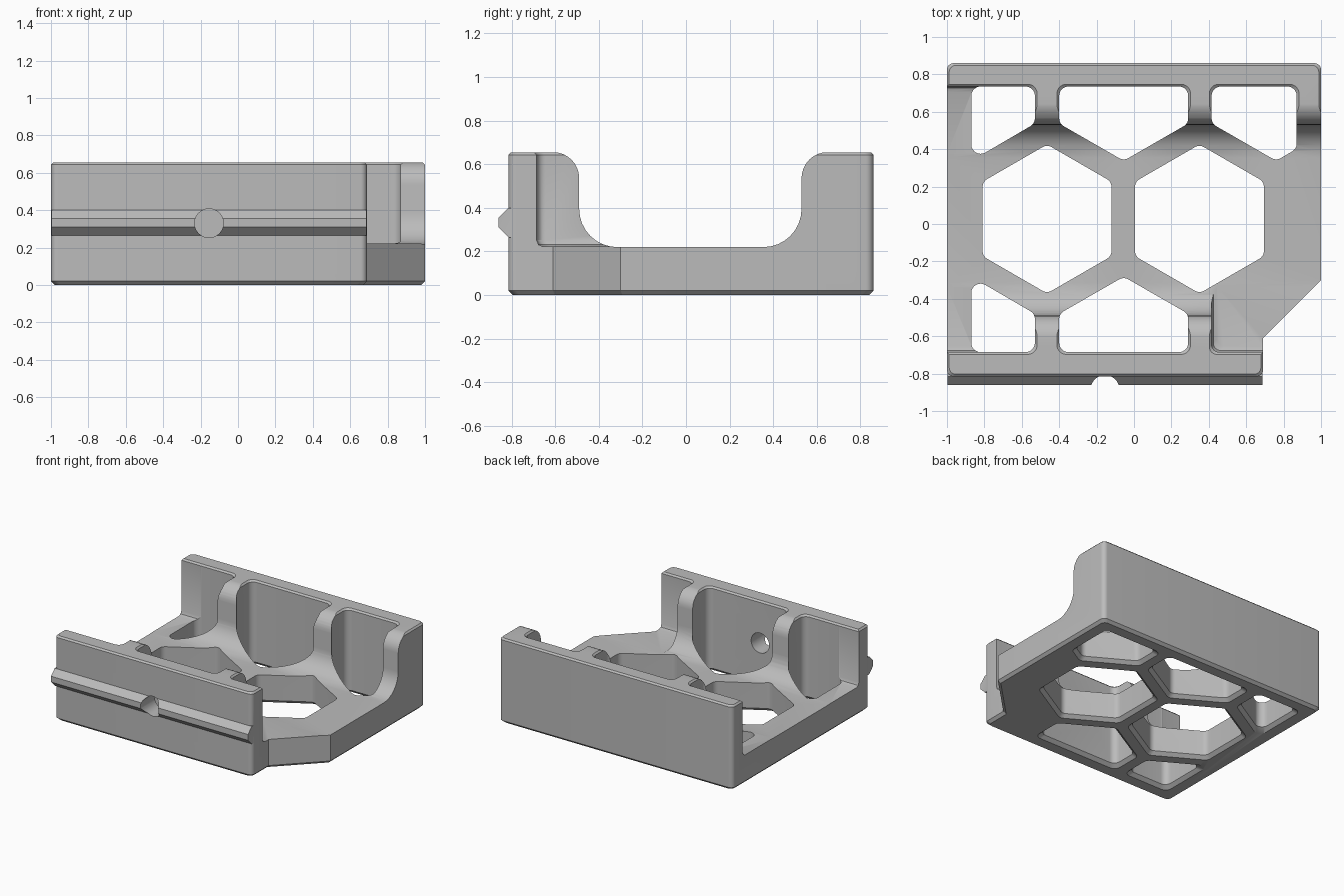
import bpy
import bmesh
import math
from mathutils import Vector

if "Cube" in bpy.data.objects:
    bpy.data.objects.remove(bpy.data.objects["Cube"], do_unlink=True)

TOP = 0.655      # wall height
FLOOR = 0.22     # floor thickness
BACK = 0.735     # inner face of back wall
FRONT = -0.685   # inner face of front wall

grey = bpy.data.materials.new("plain_grey")
grey.use_nodes = True
grey.diffuse_color = (0.5, 0.5, 0.5, 1)
grey.node_tree.nodes["Principled BSDF"].inputs["Base Color"].default_value = (0.5, 0.5, 0.5, 1)


def outline(points, offset=0.0, radius=0.0, steps=8):
    """Offset a counter-clockwise polygon and round its corners."""
    pts = [Vector(p[:2]) for p in points]
    count = len(pts)
    moved = []
    for i, p in enumerate(pts):
        d1 = (p - pts[i - 1]).normalized()
        d2 = (pts[(i + 1) % count] - p).normalized()
        n1, n2 = Vector((d1.y, -d1.x)), Vector((d2.y, -d2.x))
        moved.append(p + (n1 + n2) * offset / (1 + n1.dot(n2)))
    result = []
    for i, p in enumerate(moved):
        r = points[i][2] if len(points[i]) > 2 else radius
        if r == 0:
            result.append(p)
            continue
        u = (moved[i - 1] - p).normalized()
        v = (moved[(i + 1) % count] - p).normalized()
        half = u.angle(v) / 2
        centre = p + (u + v).normalized() * r / math.sin(half)
        reach = r / math.tan(half)
        a, b = p + u * reach - centre, p + v * reach - centre
        sweep = math.pi - 2 * half
        for k in range(steps + 1):
            t = k / steps
            w = (a * math.sin((1 - t) * sweep) + b * math.sin(t * sweep)) / math.sin(sweep)
            result.append(centre + w)
    return result


def loft(bm, rings):
    """Skin a stack of matching rings and cap both ends."""
    loops = [[bm.verts.new(p) for p in ring] for ring in rings]
    for low, high in zip(loops, loops[1:]):
        for i in range(len(low)):
            j = (i + 1) % len(low)
            bm.faces.new((low[i], low[j], high[j], high[i]))
    bm.faces.new(loops[0][::-1])
    bm.faces.new(loops[-1])


def upright(bm, points, levels, radius):
    """Vertical prism whose outline changes with (height, offset) levels."""
    loft(bm, [[(p.x, p.y, z) for p in outline(points, o, radius)] for z, o in levels])


def along_x(bm, points, x0, x1):
    """Prism of a (y, z) profile running along x."""
    loft(bm, [[(x, p.x, p.y) for p in outline(points)] for x in (x0, x1)])


def make(name, bm):
    bmesh.ops.recalc_face_normals(bm, faces=bm.faces[:])
    mesh = bpy.data.meshes.new(name)
    bm.to_mesh(mesh)
    bm.free()
    obj = bpy.data.objects.new(name, mesh)
    bpy.context.collection.objects.link(obj)
    mesh.materials.append(grey)
    return obj


# Base block with chamfered bottom and softened corners
bm = bmesh.new()
plan = [(-1, -0.815), (0.69, -0.815), (0.69, -0.61, 0), (1, -0.3, 0), (1, 0.86), (-1, 0.86)]
upright(bm, plan, [(0, -0.02), (0.02, 0), (TOP - 0.012, 0), (TOP, -0.012)], 0.035)
body = make("bracket_body", bm)

tools = []

# Rail along the front wall
bm = bmesh.new()
along_x(bm, [(-0.79, 0.4), (-0.815, 0.4), (-0.86, 0.355), (-0.86, 0.31), (-0.815, 0.265),
             (-0.79, 0.265)], -0.998, 0.688)
tools.append((make("front_rail", bm), 'UNION'))

# Rounded channel that leaves the floor and the curved ribs
bm = bmesh.new()
along_x(bm, [(-0.49, FLOOR, 0.175), (0.53, FLOOR, 0.175), (0.53, TOP + 0.001, 0.12),
             (0.7, TOP + 0.001), (0.7, 0.8), (-0.66, 0.8), (-0.66, TOP + 0.001),
             (-0.49, TOP + 0.001, 0.12)], -1.2, 1.2)
tools.append((make("channel_cutter", bm), 'DIFFERENCE'))

# Honeycomb openings through the floor
flared = [(-0.01, 0.03), (0, 0.025), (0.025, 0), (TOP - 0.012, 0), (TOP + 0.01, 0.022)]
bm = bmesh.new()
R = 0.398
for cx in (-0.465, 0.35):
    cell = [(cx + R * math.cos(math.radians(a)), 0.027 + R * math.sin(math.radians(a)))
            for a in range(30, 390, 60)]
    upright(bm, cell, flared, 0.05)
partial_cells = [
    [(-0.87, BACK), (-0.87, 0.338), (-0.53, 0.537), (-0.53, BACK)],
    [(-0.4, BACK), (-0.4, 0.537), (-0.055, 0.338), (0.29, 0.537), (0.29, BACK)],
    [(0.415, BACK), (0.415, 0.537), (0.76, 0.338), (0.87, 0.402), (0.87, BACK)],
    [(-0.87, FRONT), (-0.53, FRONT), (-0.53, -0.48), (-0.87, -0.282)],
    [(-0.4, FRONT), (0.29, FRONT), (0.29, -0.48), (-0.055, -0.282), (-0.4, -0.48)],
]
for cell in partial_cells:
    upright(bm, cell, flared, 0.05)
tools.append((make("honeycomb_cutter", bm), 'DIFFERENCE'))

# Open pockets above the floor at the right strip and the cut-off corner
base = FLOOR + 0.002
filleted = [(base, -0.03), (base + 0.009, -0.009), (base + 0.03, 0),
            (TOP - 0.012, 0), (TOP + 0.01, 0.022)]
pockets = [("strip_pocket", -1.2, -0.8, BACK), ("corner_pocket", 0.415, 1.2, -0.25)]
for name, x0, x1, y1 in pockets:
    bm = bmesh.new()
    upright(bm, [(x0, FRONT), (x1, FRONT), (x1, y1), (x0, y1)], filleted, 0.04)
    tools.append((make(name, bm), 'DIFFERENCE'))

# Round hole through the front wall
bm = bmesh.new()
loft(bm, [[(-0.155 + 0.077 * math.cos(k * math.tau / 48), y, 0.33 + 0.077 * math.sin(k * math.tau / 48))
           for k in range(48)] for y in (-0.95, -0.6)])
tools.append((make("screw_hole", bm), 'DIFFERENCE'))

# Combine everything into one solid part
for tool, operation in tools:
    tool.hide_render = True
    mod = body.modifiers.new(tool.name, 'BOOLEAN')
    mod.object = tool
    mod.operation = operation
    mod.solver = 'EXACT'
bpy.context.view_layer.update()
graph = bpy.context.evaluated_depsgraph_get()
result = bpy.data.meshes.new_from_object(body.evaluated_get(graph))
body.modifiers.clear()
body.data = result
for tool, operation in tools:
    bpy.data.objects.remove(tool, do_unlink=True)
body.data.materials.clear()
body.data.materials.append(grey)
for face in body.data.polygons:
    face.material_index = 0

# Smooth the curves, keep the edges crisp
bpy.ops.object.select_all(action='DESELECT')
body.select_set(True)
bpy.context.view_layer.objects.active = body
bpy.ops.object.shade_smooth_by_angle(angle=math.radians(30))
